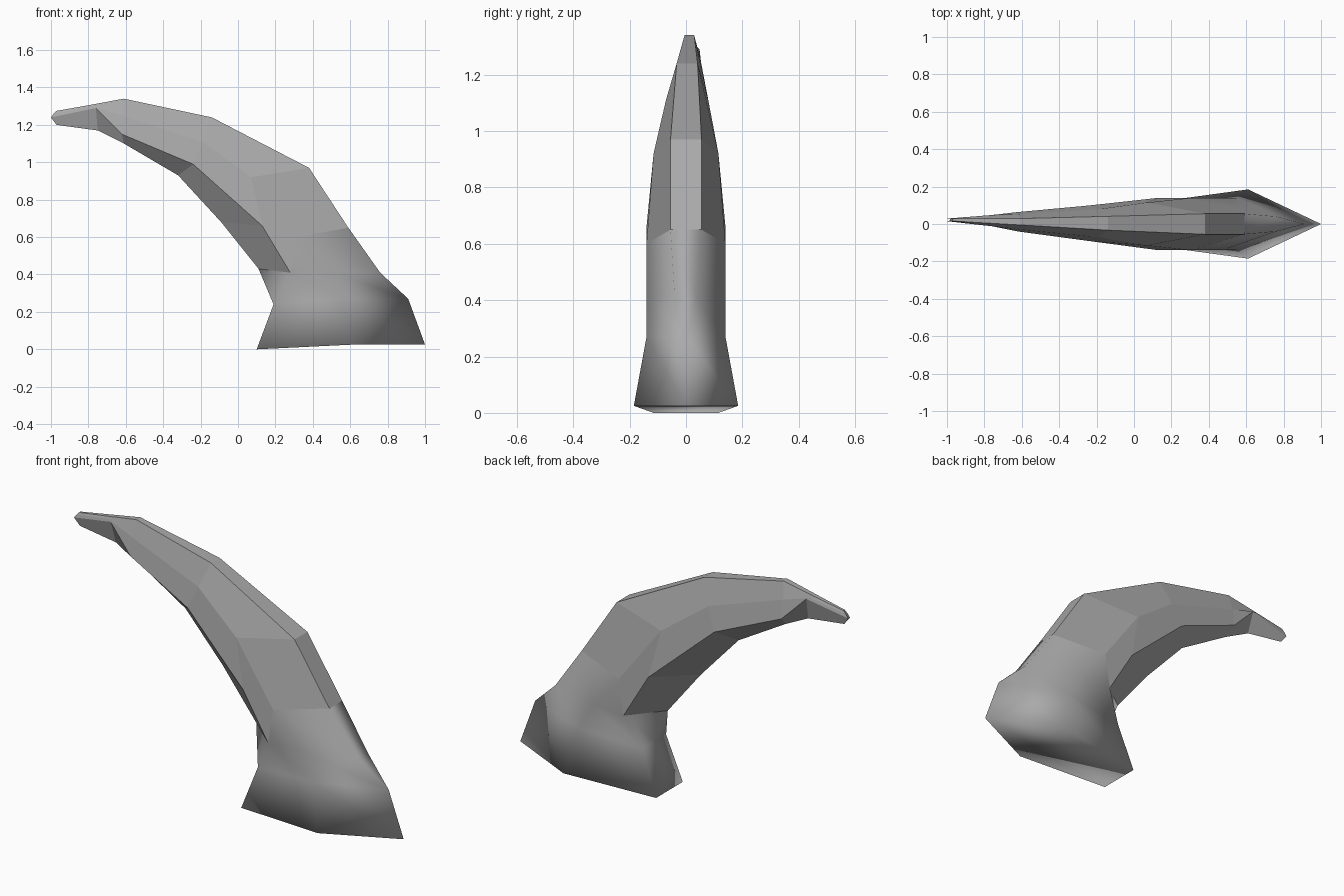
import bpy, bmesh

cube = bpy.data.objects.get("Cube")
if cube:
    bpy.data.objects.remove(cube)

grey = bpy.data.materials.new("stone grey")
grey.use_nodes = True
grey.diffuse_color = (0.4, 0.4, 0.4, 1)
grey.node_tree.nodes["Principled BSDF"].inputs["Base Color"].default_value = (0.4, 0.4, 0.4, 1)


def ring(ridge, flank, crease, keel, shift=0):
    """Mirrored seven-point section; each entry is (x, half width, z)."""
    def side(p, s):
        return (p[0], shift + s * p[1], p[2])
    return [side(ridge, 1), side(ridge, -1), side(flank, -1), side(crease, -1),
            side(keel, 0), side(crease, 1), side(flank, 1)]


def loft(name, rings, cap_start, cap_end, smooth):
    bm = bmesh.new()
    loops = [[bm.verts.new(p) for p in r] for r in rings]
    for a, b in zip(loops, loops[1:]):
        n = len(a)
        for i in range(n):
            j = (i + 1) % n
            bm.faces.new((a[i], a[j], b[j], b[i]))
    if cap_start:
        bm.faces.new(loops[0])
    if cap_end:
        bm.faces.new(loops[-1])
    bmesh.ops.remove_doubles(bm, verts=bm.verts, dist=0.0005)
    bmesh.ops.recalc_face_normals(bm, faces=bm.faces)
    for f in bm.faces:
        f.smooth = smooth
    mesh = bpy.data.meshes.new(name)
    bm.to_mesh(mesh)
    bm.free()
    mesh.materials.append(grey)
    obj = bpy.data.objects.new(name, mesh)
    bpy.context.collection.objects.link(obj)
    return obj


# Section where the horn meets its root
seam = ring((0.59, 0.055, 0.65), (0.31, 0.14, 0.60), (0.28, 0.14, 0.41), (0.11, 0, 0.43))

# Curved faceted horn, tapering to a thin tip
loft("horn", [
    seam,
    ring((0.38, 0.055, 0.97), (0.07, 0.115, 0.92), (0.13, 0.14, 0.66), (-0.09, 0, 0.68)),
    ring((-0.14, 0.037, 1.24), (-0.19, 0.075, 1.11), (-0.24, 0.095, 0.99), (-0.32, 0, 0.93), 0.004),
    ring((-0.61, 0.017, 1.34), (-0.62, 0.04, 1.25), (-0.62, 0.052, 1.15), (-0.61, 0, 1.10), 0.012),
    ring((-0.80, 0.012, 1.305), (-0.78, 0.022, 1.297), (-0.76, 0.03, 1.29), (-0.75, 0, 1.17), 0.018),
    ring((-0.97, 0.006, 1.275), (-0.985, 0.007, 1.26), (-1.0, 0.007, 1.24), (-0.97, 0, 1.20), 0.022),
], False, True, False)

# Smooth flared root with a closed underside
loft("horn_root", [
    ring((1.0, 0, 0.025), (0.61, 0.185, 0.025), (0.10, 0.115, 0), (0.10, 0, 0)),
    ring((0.91, 0, 0.27), (0.55, 0.14, 0.27), (0.19, 0.10, 0.24), (0.19, 0, 0.24)),
    ring((0.76, 0.04, 0.41), (0.47, 0.14, 0.42), (0.28, 0.14, 0.41), (0.11, 0, 0.43)),
    seam,
], True, False, True)
